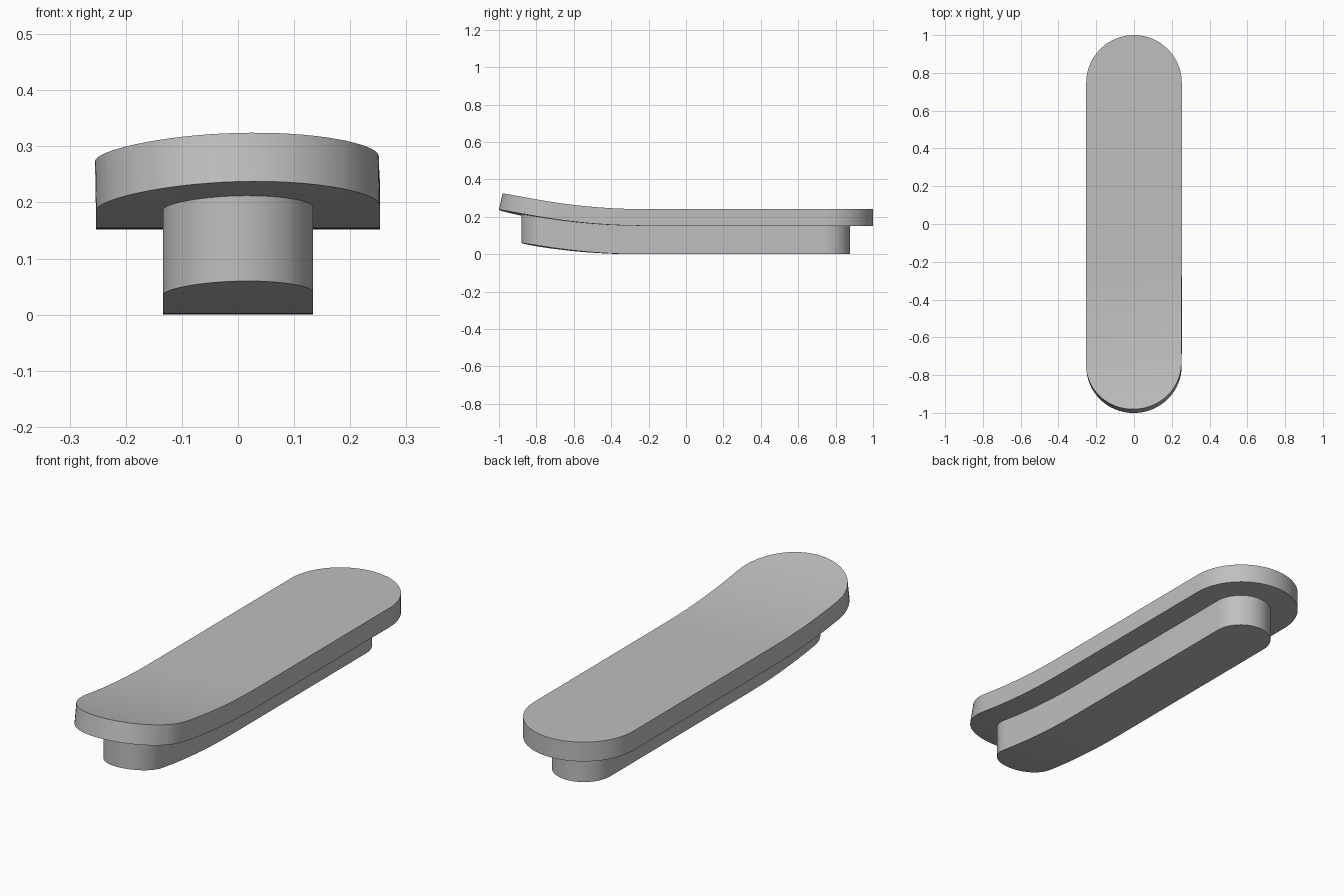
import bpy, bmesh
from math import sin, cos, pi, sqrt, radians
from mathutils import Vector

cube = bpy.data.objects.get("Cube")
if cube:
    bpy.data.objects.remove(cube, do_unlink=True)

# Plain grey material
grey = bpy.data.materials.new("grey")
grey.use_nodes = True
colour = (0.52, 0.52, 0.52, 1)
grey.diffuse_color = colour
grey.node_tree.nodes["Principled BSDF"].inputs["Base Color"].default_value = colour

# The upturned nose follows an arc whose direction is slightly skewed
SKEW = 0.13
BEND_DIR = Vector((sin(SKEW), -cos(SKEW), 0))
BEND_START = 0.25 * cos(SKEW)
RADIUS = 3.3
DECK_BASE = 0.152


def roll_up(co):
    """Bend a point round the arc, keeping the thickness square to it."""
    s = co.dot(BEND_DIR) - BEND_START
    if s <= 0:
        return co
    r = RADIUS - (co.z - DECK_BASE)
    a = s / RADIUS
    out = co + BEND_DIR * (r * sin(a) - s)
    out.z = DECK_BASE + RADIUS - r * cos(a)
    return out


def lift(co):
    """Raise a point straight up to follow the arc."""
    s = max(0, co.dot(BEND_DIR) - BEND_START)
    return co + Vector((0, 0, RADIUS - sqrt(RADIUS ** 2 - s ** 2)))


def rounded_bar(name, half_width, front, back, bottom, top, shape, steps=32):
    """Extruded bar with semicircular ends, sliced and shaped along the bend."""
    bm = bmesh.new()
    outline = []
    for centre, start in ((back - half_width, 0), (front + half_width, pi)):
        for i in range(steps + 1):
            a = start + pi * i / steps
            outline.append(bm.verts.new((half_width * cos(a),
                                         centre + half_width * sin(a), bottom)))
    face = bm.faces.new(outline)
    new = bmesh.ops.extrude_face_region(bm, geom=[face])["geom"]
    bmesh.ops.translate(bm, vec=(0, 0, top - bottom),
                        verts=[g for g in new if isinstance(g, bmesh.types.BMVert)])
    slices = 24
    for i in range(slices):
        s = BEND_START + i * (1 - BEND_START) / slices
        bmesh.ops.bisect_plane(bm, geom=bm.verts[:] + bm.edges[:] + bm.faces[:],
                               dist=1e-5, plane_co=BEND_DIR * s, plane_no=BEND_DIR)
    for v in bm.verts:
        v.co = shape(v.co.copy())
    bmesh.ops.recalc_face_normals(bm, faces=bm.faces)
    mesh = bpy.data.meshes.new(name)
    bm.to_mesh(mesh)
    bm.free()
    mesh.materials.append(grey)
    obj = bpy.data.objects.new(name, mesh)
    bpy.context.collection.objects.link(obj)
    bpy.ops.object.select_all(action="DESELECT")
    obj.select_set(True)
    bpy.context.view_layer.objects.active = obj
    bpy.ops.object.shade_smooth_by_angle(angle=radians(30))
    return obj


# Wide upper plate and narrow lower rail
rounded_bar("top_plate", 0.253, -1.007, 1.0, DECK_BASE, 0.241, roll_up)
rounded_bar("lower_rail", 0.134, -0.88, 0.877, 0, DECK_BASE, lift)
